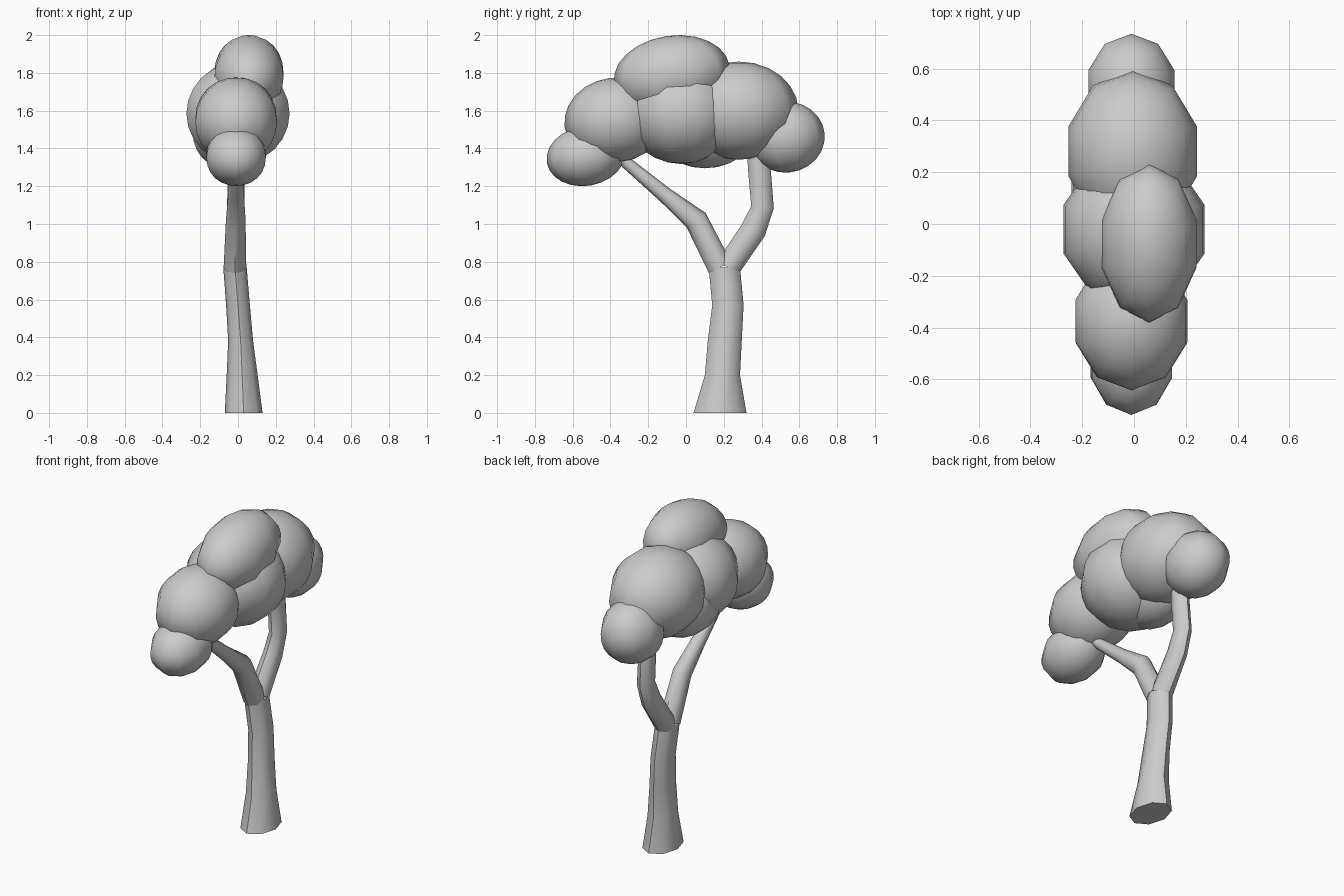
import bpy, bmesh, math
from mathutils import Vector, Matrix

if "Cube" in bpy.data.objects:
    bpy.data.objects.remove(bpy.data.objects["Cube"])


def finish(bm, name, angle):
    bmesh.ops.recalc_face_normals(bm, faces=bm.faces)
    mesh = bpy.data.meshes.new(name)
    bm.to_mesh(mesh)
    bm.free()
    ob = bpy.data.objects.new(name, mesh)
    bpy.context.collection.objects.link(ob)
    bpy.ops.object.select_all(action='DESELECT')
    ob.select_set(True)
    bpy.context.view_layer.objects.active = ob
    bpy.ops.object.shade_smooth_by_angle(angle=math.radians(angle))


def tube(name, rings, level=False, sides=8):
    """Loft oval rings (x, y, z, radius along x, radius in the yz plane)."""
    bm = bmesh.new()
    pts = [Vector(r[:3]) for r in rings]
    loops = []
    for i, (x, y, z, rx, ry) in enumerate(rings):
        t = pts[min(i + 1, len(pts) - 1)] - pts[max(i - 1, 0)]
        side = Vector((0, 1, 0)) if level else Vector((0, t.z, -t.y)).normalized()
        loops.append([bm.verts.new(pts[i] + Vector((rx * math.cos(a), 0, 0)) + side * ry * math.sin(a))
                      for a in (2 * math.pi * k / sides for k in range(sides))])
    for a, b in zip(loops, loops[1:]):
        for k in range(sides):
            n = (k + 1) % sides
            bm.faces.new((a[k], a[n], b[n], b[k]))
    bm.faces.new(loops[0])
    bm.faces.new(loops[-1])
    finish(bm, name, 50)


def leaf_clump(name, centre, radii, tilt=0):
    """Ten-sided ellipsoid, tilted about the x axis."""
    bm = bmesh.new()
    bmesh.ops.create_uvsphere(bm, u_segments=10, v_segments=12, radius=1)
    m = (Matrix.Translation(centre) @ Matrix.Rotation(math.radians(tilt), 4, 'X')
         @ Matrix.Diagonal((*radii, 1)))
    bmesh.ops.transform(bm, matrix=m, verts=bm.verts)
    finish(bm, name, 60)


# Trunk, leaning slightly and flared at the foot
tube("trunk", [
    (0.03, 0.18, 0.00, 0.10, 0.14),
    (0.022, 0.193, 0.20, 0.082, 0.093),
    (0.014, 0.205, 0.38, 0.066, 0.09),
    (0.00, 0.222, 0.57, 0.063, 0.083),
    (-0.016, 0.203, 0.77, 0.062, 0.083),
], level=True)

# Two branches forking off the trunk top
tube("front_branch", [
    (-0.016, 0.18, 0.77, 0.06, 0.066),
    (-0.012, 0.054, 1.02, 0.052, 0.063),
    (-0.01, -0.11, 1.153, 0.042, 0.042),
    (-0.01, -0.31, 1.32, 0.032, 0.032),
    (-0.01, -0.40, 1.42, 0.03, 0.03),
])
tube("back_branch", [
    (-0.016, 0.222, 0.77, 0.06, 0.066),
    (-0.014, 0.358, 0.97, 0.05, 0.068),
    (-0.012, 0.405, 1.09, 0.046, 0.06),
    (-0.01, 0.39, 1.27, 0.044, 0.06),
    (-0.01, 0.375, 1.42, 0.04, 0.055),
])

# Foliage clumps, front to back
leaf_clump("foliage_front_tip", (-0.01, -0.53, 1.36), (0.165, 0.21, 0.158), 10)
leaf_clump("foliage_front", (-0.01, -0.375, 1.55), (0.227, 0.27, 0.225), 8)
leaf_clump("foliage_middle", (0.0, -0.02, 1.585), (0.287, 0.30, 0.268))
leaf_clump("foliage_under", (-0.07, 0.1, 1.49), (0.18, 0.26, 0.195))
leaf_clump("foliage_top", (0.058, -0.075, 1.79), (0.192, 0.31, 0.207), 9)
leaf_clump("foliage_back", (-0.005, 0.28, 1.6), (0.26, 0.315, 0.26))
leaf_clump("foliage_back_tip", (-0.01, 0.53, 1.46), (0.175, 0.205, 0.188), 5)
